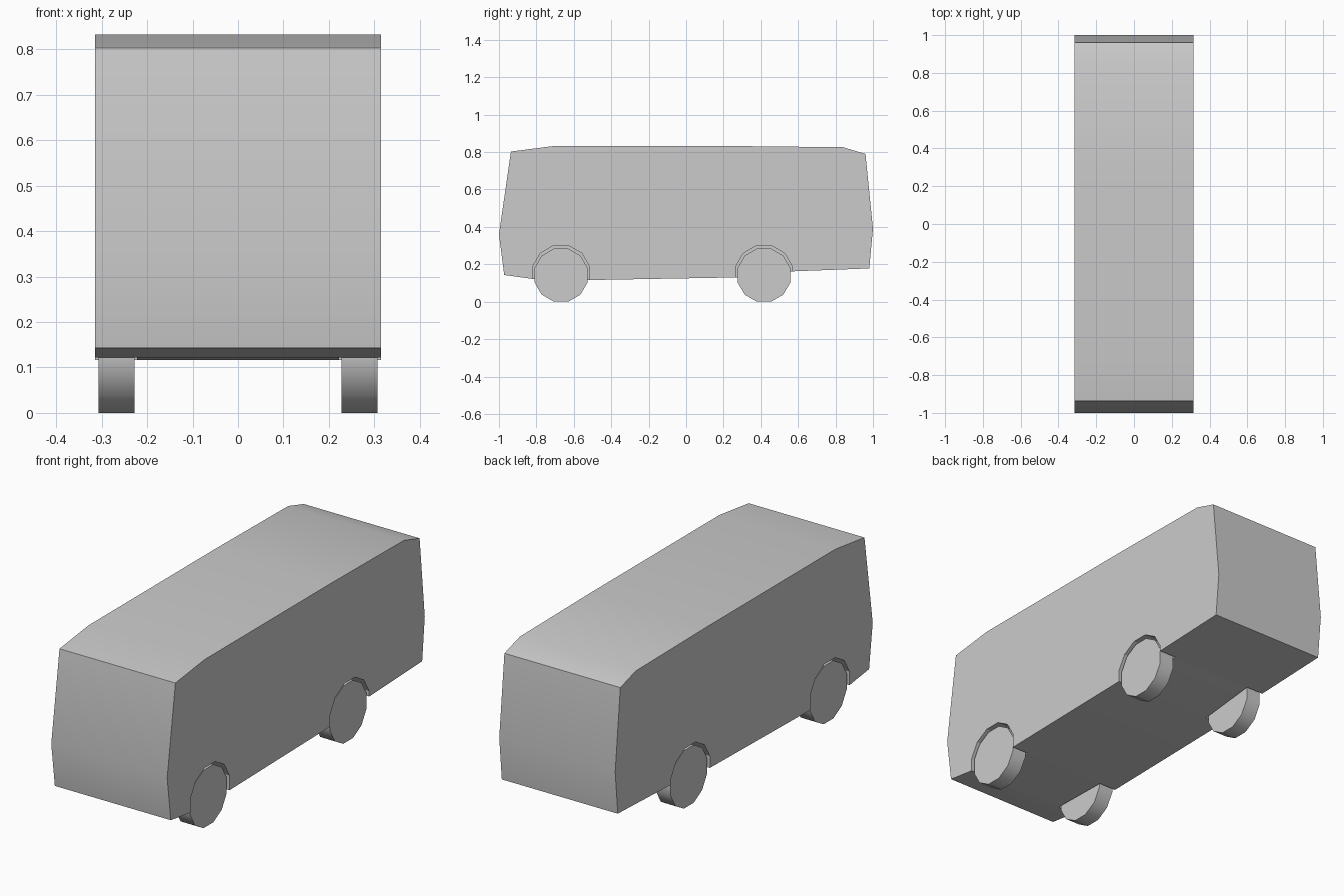
import bpy, bmesh, math

if "Cube" in bpy.data.objects:
    bpy.data.objects.remove(bpy.data.objects["Cube"])

HALF_W = 0.315
WHEEL_Z = 0.142
AXLES = {"front": -0.668, "rear": 0.417}


def prism(name, outline, x0, x1):
    """Extrude a (y, z) outline along x."""
    bm = bmesh.new()
    face = bm.faces.new([bm.verts.new((x0, y, z)) for y, z in outline])
    ext = bmesh.ops.extrude_face_region(bm, geom=[face])
    moved = [v for v in ext["geom"] if isinstance(v, bmesh.types.BMVert)]
    bmesh.ops.translate(bm, vec=(x1 - x0, 0, 0), verts=moved)
    bmesh.ops.recalc_face_normals(bm, faces=bm.faces)
    mesh = bpy.data.meshes.new(name)
    bm.to_mesh(mesh)
    bm.free()
    obj = bpy.data.objects.new(name, mesh)
    bpy.context.collection.objects.link(obj)
    return obj


def ring(cy, cz, r, n=12):
    """Regular polygon with a flat side at the bottom."""
    return [(cy + r * math.cos(2 * math.pi * (i + 0.5) / n),
             cz + r * math.sin(2 * math.pi * (i + 0.5) / n)) for i in range(n)]


def smooth(obj, angle):
    bpy.ops.object.select_all(action="DESELECT")
    obj.select_set(True)
    bpy.context.view_layer.objects.active = obj
    bpy.ops.object.shade_smooth_by_angle(angle=math.radians(angle))


# Van body: side profile extruded across the width
body = prism("van_body", [
    (-0.972, 0.143), (-1.0, 0.36), (-0.936, 0.803), (-0.71, 0.832),
    (0.28, 0.832), (0.84, 0.826), (0.96, 0.79), (1.0, 0.39),
    (0.98, 0.178), (0.56, 0.162), (0.27, 0.13), (-0.51, 0.116),
    (-0.82, 0.122)], -HALF_W, HALF_W)

# Wheel arches cut into both sides, and the wheels inside them
for end, y in AXLES.items():
    for side, s in (("left", -1), ("right", 1)):
        cutter = prism("arch_cutter", ring(y, 0.148, 0.157), s * 0.222, s * 0.4)
        cutter.hide_render = True
        mod = body.modifiers.new("arch", "BOOLEAN")
        mod.operation = "DIFFERENCE"
        mod.solver = "EXACT"
        mod.object = cutter
        bpy.context.view_layer.objects.active = body
        bpy.ops.object.modifier_apply(modifier=mod.name)
        bpy.data.objects.remove(cutter)

        wheel = prism(f"{end}_{side}_wheel", ring(y, WHEEL_Z, 0.147),
                      s * 0.228, s * 0.307)
        smooth(wheel, 35)

smooth(body, 20)
